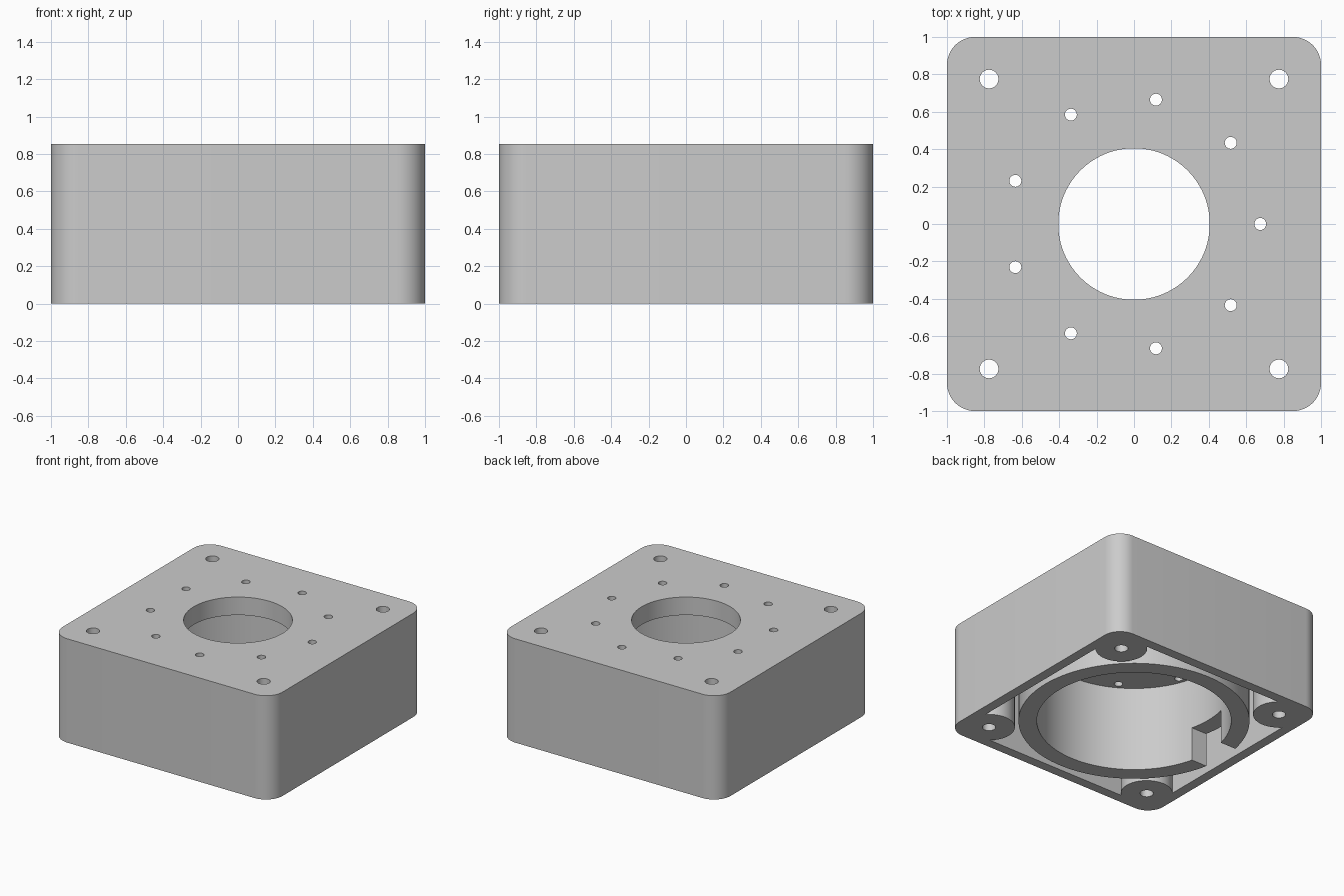
import bpy, bmesh, math

HEIGHT = 0.853
CEILING = 0.705      # underside of the top plate
BELOW = -0.1         # cutters start beneath the base
ABOVE = HEIGHT + 0.1
CORNERS = [(sx * 0.775, sy * 0.775) for sx in (-1, 1) for sy in (-1, 1)]

cube = bpy.data.objects.get("Cube")
if cube:
    bpy.data.objects.remove(cube, do_unlink=True)

grey = bpy.data.materials.new("light grey")
grey.use_nodes = True
colour = (0.6, 0.6, 0.6, 1)
grey.diffuse_color = colour
grey.node_tree.nodes["Principled BSDF"].inputs["Base Color"].default_value = colour


def prism(name, outline, z0, z1):
    """Extrude a flat outline from z0 to z1."""
    bm = bmesh.new()
    base = bm.faces.new([bm.verts.new((x, y, z0)) for x, y in outline])
    top = bmesh.ops.extrude_face_region(bm, geom=[base])["geom"]
    verts = [v for v in top if isinstance(v, bmesh.types.BMVert)]
    bmesh.ops.translate(bm, verts=verts, vec=(0, 0, z1 - z0))
    bmesh.ops.recalc_face_normals(bm, faces=bm.faces)
    mesh = bpy.data.meshes.new(name)
    bm.to_mesh(mesh)
    bm.free()
    mesh.materials.append(grey)
    obj = bpy.data.objects.new(name, mesh)
    bpy.context.collection.objects.link(obj)
    return obj


def circle(x, y, r, n):
    return [(x + r * math.cos(math.tau * i / n), y + r * math.sin(math.tau * i / n))
            for i in range(n)]


def rounded_square(half, r, steps=12):
    pts = []
    for q, (sx, sy) in enumerate(((1, 1), (-1, 1), (-1, -1), (1, -1))):
        for i in range(steps + 1):
            a = (q + i / steps) * math.pi / 2
            pts.append((sx * (half - r) + r * math.cos(a),
                        sy * (half - r) + r * math.sin(a)))
    return pts


def cut(target, cutter):
    """Subtract the cutter from the target, then discard the cutter."""
    mod = target.modifiers.new("cut", 'BOOLEAN')
    mod.operation = 'DIFFERENCE'
    mod.solver = 'EXACT'
    mod.object = cutter
    cutter.hide_render = True
    graph = bpy.context.evaluated_depsgraph_get()
    mesh = bpy.data.meshes.new_from_object(target.evaluated_get(graph))
    target.modifiers.clear()
    target.data = mesh
    bpy.data.objects.remove(cutter, do_unlink=True)


# Solid block with rounded upright corners
housing = prism("housing", rounded_square(1, 0.15), 0, HEIGHT)

# Pocket open to the base, leaving the round wall and four corner bosses
pocket = prism("pocket", rounded_square(0.92, 0.07), BELOW, CEILING)
cut(pocket, prism("round_wall", circle(0, 0, 0.87, 128), 2 * BELOW, ABOVE))
for x, y in CORNERS:
    cut(pocket, prism("boss", circle(x, y, 0.195, 48), 2 * BELOW, ABOVE))
cut(housing, pocket)

# Inside of the round wall and the opening in the top plate
cut(housing, prism("bore", circle(0, 0, 0.732, 128), BELOW, CEILING))
cut(housing, prism("opening", circle(0, 0, 0.405, 96), BELOW, ABOVE))

# Notch through the lower edge of the round wall
cut(housing, prism("notch", [(-0.895, -0.17), (-0.6, -0.17), (-0.6, 0.17), (-0.895, 0.17)],
                   BELOW, 0.28))

# Corner screw holes
for x, y in CORNERS:
    cut(housing, prism("screw_hole", circle(x, y, 0.05, 32), BELOW, ABOVE))

# Ring of nine small holes in the top plate
for i in range(9):
    a = math.tau * i / 9
    cut(housing, prism("small_hole", circle(0.675 * math.cos(a), 0.675 * math.sin(a), 0.032, 24),
                       BELOW, ABOVE))

# Smooth curves, sharp rims
housing.data.name = "housing"
bpy.ops.object.select_all(action='DESELECT')
housing.select_set(True)
bpy.context.view_layer.objects.active = housing
bpy.ops.object.shade_smooth_by_angle(angle=math.radians(30))
